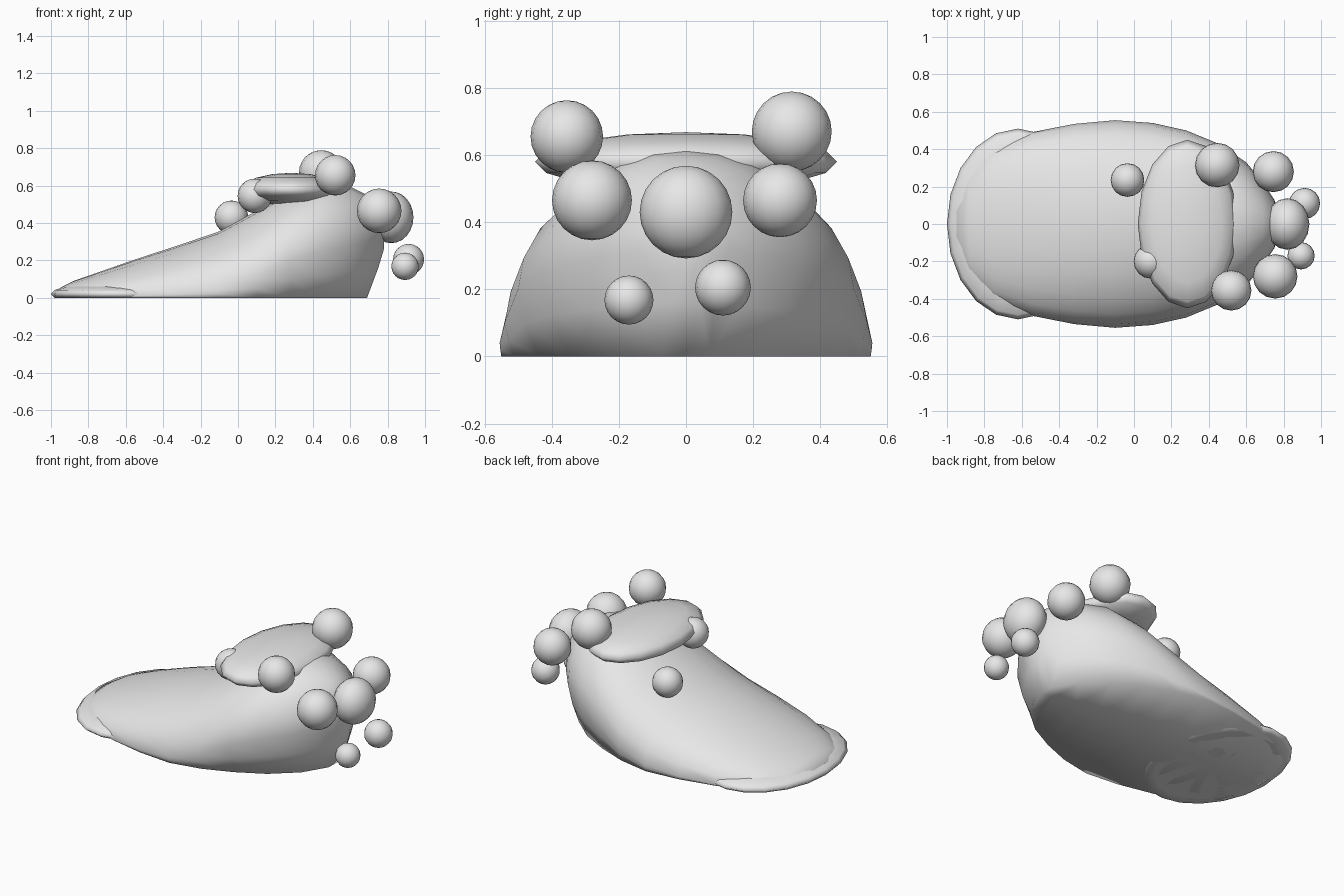
import bpy, bmesh
from math import sin, cos, pi

cube = bpy.data.objects.get("Cube")
if cube:
    bpy.data.objects.remove(cube, do_unlink=True)

grey = bpy.data.materials.new("light grey")
grey.use_nodes = True
grey.diffuse_color = (0.8, 0.8, 0.8, 1)
grey.node_tree.nodes["Principled BSDF"].inputs["Base Color"].default_value = (0.8, 0.8, 0.8, 1)


def finish(bm, name):
    bmesh.ops.recalc_face_normals(bm, faces=bm.faces)
    for f in bm.faces:
        f.smooth = True
    mesh = bpy.data.meshes.new(name)
    bm.to_mesh(mesh)
    bm.free()
    mesh.materials.append(grey)
    obj = bpy.data.objects.new(name, mesh)
    bpy.context.collection.objects.link(obj)
    return obj


def ellipsoid(name, centre, radii, segments=16, rings=12, floor=None):
    bm = bmesh.new()
    bmesh.ops.create_uvsphere(bm, u_segments=segments, v_segments=rings, radius=1)
    for v in bm.verts:
        v.co = [c + r * k for c, r, k in zip(centre, radii, v.co)]
        if floor is not None:
            v.co.z = max(v.co.z, floor)
    return finish(bm, name)


# Slipper body: sections along x as
# (x, half width, height of widest point, top, sole half width, sole height)
stations = [
    (-0.95, 0.14, 0.01, 0.055, 0.13, 0),
    (-0.88, 0.30, 0.01, 0.09, 0.29, 0),
    (-0.75, 0.41, 0.01, 0.135, 0.40, 0),
    (-0.55, 0.49, 0.01, 0.205, 0.48, 0),
    (-0.32, 0.535, 0.02, 0.28, 0.53, 0),
    (-0.10, 0.555, 0.04, 0.355, 0.55, 0),
    (0.10, 0.54, 0.10, 0.465, 0.51, 0),
    (0.28, 0.50, 0.20, 0.565, 0.44, 0),
    (0.45, 0.43, 0.25, 0.63, 0.35, 0),
    (0.60, 0.33, 0.28, 0.595, 0.22, 0),
    (0.69, 0.22, 0.30, 0.55, 0.07, 0),
    (0.75, 0.13, 0.32, 0.49, 0.04, 0.16),
    (0.78, 0.05, 0.33, 0.39, 0.02, 0.26),
]
ARC = 12
bm = bmesh.new()
loops = []
for x, w, zm, top, wb, zb in stations:
    ring = [(w * cos(pi * i / ARC), zm + (top - zm) * sin(pi * i / ARC)) for i in range(ARC + 1)]
    mid = (w * 0.6 + wb * 0.4, zm * 0.5 + zb * 0.5)
    ring += [(-mid[0], mid[1]), (-wb, zb), (0, zb), (wb, zb), mid]
    loops.append([bm.verts.new((x, y, z)) for y, z in ring])
for a, b in zip(loops, loops[1:]):
    for i in range(len(a)):
        j = (i + 1) % len(a)
        bm.faces.new((a[i], a[j], b[j], b[i]))
bm.faces.new(loops[0])
bm.faces.new(loops[-1])
finish(bm, "slipper_body")

# Toe cap and the flattened pad on top
ellipsoid("toe_cap", (-0.62, 0, 0.02), (0.38, 0.51, 0.068), 20, 10, floor=0)
ellipsoid("top_pad", (0.285, 0, 0.58), (0.265, 0.45, 0.088), 16, 8)

# Round beads around the heel and pad: centre, radius
beads = {
    "pad_bead_front": ((0.52, -0.355, 0.655), 0.108),
    "pad_bead_back": ((0.445, 0.315, 0.67), 0.119),
    "heel_bead_front": ((0.755, -0.28, 0.465), 0.119),
    "heel_bead_back": ((0.745, 0.28, 0.465), 0.11),
    "lower_bead_front": ((0.893, -0.17, 0.168), 0.073),
    "lower_bead_back": ((0.912, 0.11, 0.205), 0.083),
    "instep_bead_back": ((-0.035, 0.235, 0.43), 0.09),
    "instep_bead_front": ((0.09, -0.2, 0.545), 0.092),
}
for name, (centre, r) in beads.items():
    ellipsoid(name, centre, (r, r, r))
ellipsoid("heel_bead_middle", (0.82, 0, 0.43), (0.118, 0.138, 0.138))
